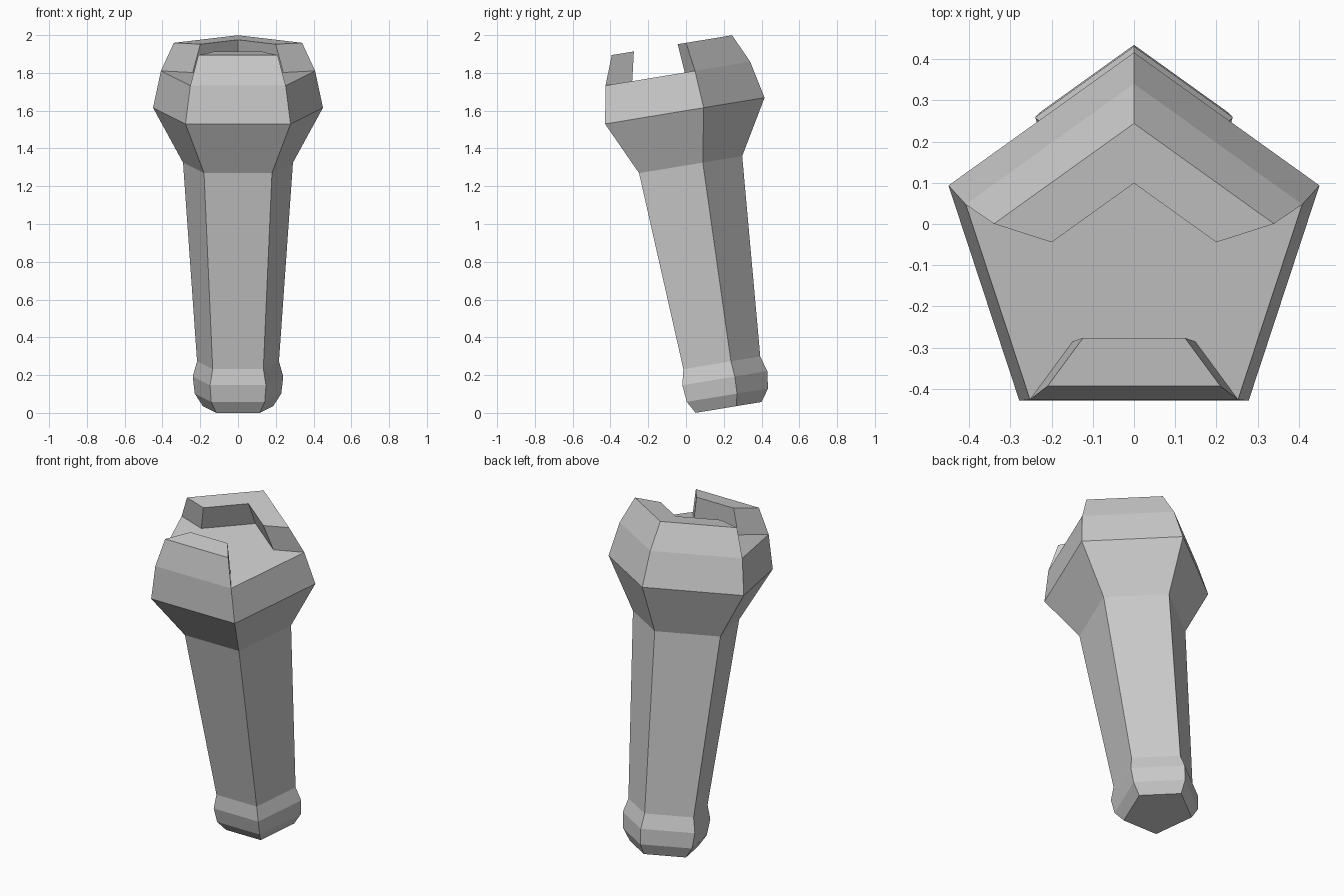
import bpy, bmesh
from math import sin, cos, radians
from mathutils import Matrix, Vector

if "Cube" in bpy.data.objects:
    bpy.data.objects.remove(bpy.data.objects["Cube"])

# Leaning five-sided axis shared by every part
LEAN = Matrix.Translation((0, 0.207, 0.026)) @ Matrix.Rotation(radians(9.35), 4, 'X')
INNER = 0.588  # inner / outer radius of the crown


def corner(i, r, h):
    a = radians(72 * i)  # corner 0 points backward (+y)
    return LEAN @ Vector((-r * sin(a), r * cos(a), h))


def loft(name, rings):
    """Skin a list of equal-length point rings and cap both ends."""
    bm = bmesh.new()
    loops = [[bm.verts.new(p) for p in ring] for ring in rings]
    n = len(loops[0])
    for lo, hi in zip(loops, loops[1:]):
        for i in range(n):
            j = (i + 1) % n
            bm.faces.new((lo[i], lo[j], hi[j], hi[i]))
    bm.faces.new(loops[0][::-1])
    bm.faces.new(loops[-1])
    bmesh.ops.recalc_face_normals(bm, faces=bm.faces)
    mesh = bpy.data.meshes.new(name)
    bm.to_mesh(mesh)
    bm.free()
    obj = bpy.data.objects.new(name, mesh)
    bpy.context.collection.objects.link(obj)
    return obj


# Pommel, tapered grip and flared head: (radius, height along axis)
profile = [(0.196, 0), (0.241, 0.065), (0.252, 0.156), (0.228, 0.239),
           (0.306, 1.301), (0.473, 1.587), (0.429, 1.787)]
loft("handle_body", [[corner(i, r, h) for i in range(5)] for r, h in profile])


# Crown walls standing on the rim, following the given pentagon corners
def crown_wall(name, corners):
    rings = []
    for r, h in ((0.429, 1.787), (0.357, 1.941)):
        outer = [corner(i, r, h) for i in corners]
        inner = [corner(i, r * INNER, h) for i in reversed(corners)]
        rings.append(outer + inner)
    return loft(name, rings)


crown_wall("back_crown_wall", [-1, 0, 1])
crown_wall("front_crown_wall", [2, 3])
